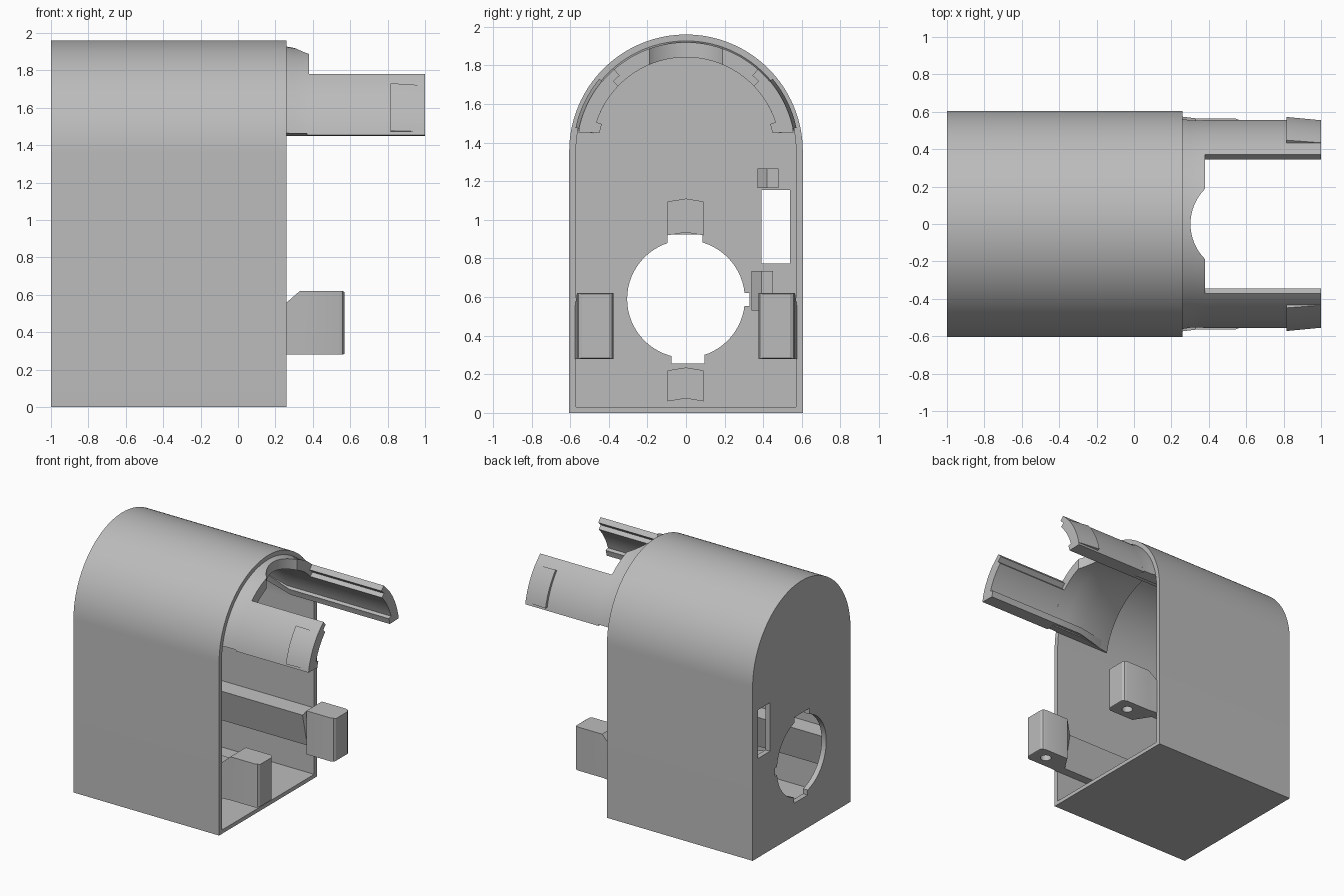
import bpy, bmesh, math

if "Cube" in bpy.data.objects:
    bpy.data.objects.remove(bpy.data.objects["Cube"])

GREY = (0.5, 0.5, 0.5, 1)
mat = bpy.data.materials.new("plain_grey")
mat.use_nodes = True
mat.diffuse_color = GREY
bsdf = mat.node_tree.nodes["Principled BSDF"]
bsdf.inputs["Base Color"].default_value = GREY
bsdf.inputs["Roughness"].default_value = 0.7

AXIS_Z = 1.355   # height of the arch centre


def loft(name, sections):
    """Solid through (x, [(y, z), ...]) sections with equal point counts."""
    bm = bmesh.new()
    rings = [[bm.verts.new((x, y, z)) for y, z in pts] for x, pts in sections]
    n = len(rings[0])
    for a, b in zip(rings, rings[1:]):
        for i in range(n):
            j = (i + 1) % n
            bm.faces.new((a[i], a[j], b[j], b[i]))
    bm.faces.new(rings[0])
    bm.faces.new(rings[-1])
    bmesh.ops.recalc_face_normals(bm, faces=bm.faces)
    mesh = bpy.data.meshes.new(name)
    bm.to_mesh(mesh)
    bm.free()
    mesh.materials.append(mat)
    obj = bpy.data.objects.new(name, mesh)
    bpy.context.collection.objects.link(obj)
    return obj


def prism(name, pts, x0, x1):
    return loft(name, [(x0, pts), (x1, pts)])


def rect(y0, y1, z0, z1):
    return [(y0, z0), (y1, z0), (y1, z1), (y0, z1)]


def arc(r, a0, a1, steps, cz=AXIS_Z):
    angles = [math.radians(a0 + (a1 - a0) * i / steps) for i in range(steps + 1)]
    return [(r * math.cos(a), cz + r * math.sin(a)) for a in angles]


def band(r_in, r_out, a0, a1, steps):
    return arc(r_out, a0, a1, steps) + arc(r_in, a1, a0, steps)


def flip(pts, side):
    return [(y * side, z) for y, z in pts]


def cylinder(name, radius, depth, location):
    bpy.ops.mesh.primitive_cylinder_add(vertices=64, radius=radius, depth=depth,
                                        location=location)
    obj = bpy.context.object
    obj.name = name
    return obj


def cut(obj, cutter):
    cutter.hide_render = True
    mod = obj.modifiers.new("cut", "BOOLEAN")
    mod.operation = "DIFFERENCE"
    mod.solver = "EXACT"
    mod.object = cutter
    bpy.context.view_layer.objects.active = obj
    bpy.ops.object.modifier_apply(modifier=mod.name)
    bpy.data.objects.remove(cutter)


parts = []

# Arched housing, open at one end
shell = prism("housing", [(-0.605, 0), (0.605, 0)] + arc(0.605, 0, 180, 64), -1, 0.26)
cavity = [(-0.57, 0.03), (0.57, 0.03)] + arc(0.57, 0, 180, 64)
cut(shell, prism("cavity_cutter", cavity, -0.96, 0.5))

# Round keyed opening and slot in the end wall
openings = [
    arc(0.305, 0, 354.375, 63, 0.59),
    rect(-0.095, 0.085, 0.6, 0.925),
    rect(-0.075, 0.095, 0.255, 0.6),
    rect(0, 0.33, 0.555, 0.62),
    rect(0.39, 0.54, 0.775, 1.155),
]
for pts in openings:
    cut(shell, prism("opening_cutter", pts, -1.1, -0.9))
parts.append(shell)

# Collar inside the arch, tapering into the wall and scooped at the top
collar = loft("collar", [
    (-0.2, band(0.56, 0.574, 11, 169, 48)),
    (0.1, band(0.487, 0.574, 11, 169, 48)),
    (0.26, band(0.487, 0.572, 11, 169, 48)),
    (0.3, band(0.487, 0.565, 11, 169, 48)),
    (0.38, band(0.487, 0.565, 11, 169, 48)),
])
cut(collar, cylinder("scoop_cutter", 0.266, 1, (0.568, 0, 1.9)))
parts.append(collar)

# Retaining tabs and bumps on end wall above and below the round opening
for name, z0, z1 in (("upper_key", 0.935, 1.11), ("lower_key", 0.075, 0.235)):
    bump = [(-0.095, z0 - 0.015), (0, z0), (0.09, z0 - 0.015),
            (0.09, z1 - 0.015), (0, z1), (-0.095, z1 - 0.015)]
    parts.append(prism(name, bump, -0.97, -0.93))
for name, y0, z0, z1 in (("upper_slot_clip", 0.37, 1.165, 1.265),
                         ("lower_slot_clip", 0.34, 0.53, 0.735)):
    parts.append(loft(name, [(-0.97, rect(y0, y0 + 0.11, z0, z1)),
                             (-0.9, rect(y0, y0 + 0.11, z0, z1)),
                             (-0.84, rect(y0 + 0.05, y0 + 0.11, z0, z1))]))

for side, label in ((-1, "front"), (1, "rear")):
    # Long curved arm with stepped edges
    profile = (arc(0.565, 10, 48.8, 16) + arc(0.522, 48.8, 44, 3)
               + arc(0.487, 44, 18, 12) + arc(0.458, 18, 12, 3))
    parts.append(prism(label + "_arm", flip(profile, side), 0.37, 1))
    lip_end = flip(band(0.55, 0.56, 11, 18, 3), side)
    lip = flip(band(0.458, 0.5, 12, 18, 3), side)
    parts.append(loft(label + "_arm_lip", [(-0.15, lip_end), (0.14, lip), (0.38, lip)]))

    # Snap ramp on the arm tip
    parts.append(loft(label + "_snap", [
        (0.815, flip(band(0.55, 0.585, 12, 40, 12), side)),
        (1, flip(band(0.55, 0.567, 12, 40, 12), side))]))

    # Wall rib widening into a rounded peg
    rib = [(0.575, 0.28), (0.5, 0.28), (0.44, 0.54), (0.575, 0.55)]
    peg = loft(label + "_peg", [
        (-0.965, flip(rib, side)),
        (0.25, flip(rib, side)),
        (0.33, flip(rect(0.565, 0.375, 0.28, 0.62), side)),
        (0.54, flip(rect(0.565, 0.375, 0.28, 0.62), side)),
        (0.56, flip(rect(0.557, 0.383, 0.28, 0.62), side)),
        (0.57, flip(rect(0.54, 0.4, 0.285, 0.615), side))])
    cut(peg, cylinder("peg_hole_cutter", 0.04, 0.3, (0.46, side * 0.47, 0.28)))
    parts.append(peg)

# Smooth curved surfaces, keep hard edges
bpy.ops.object.select_all(action="DESELECT")
for obj in parts:
    obj.select_set(True)
bpy.context.view_layer.objects.active = shell
bpy.ops.object.shade_smooth_by_angle(angle=math.radians(28))
